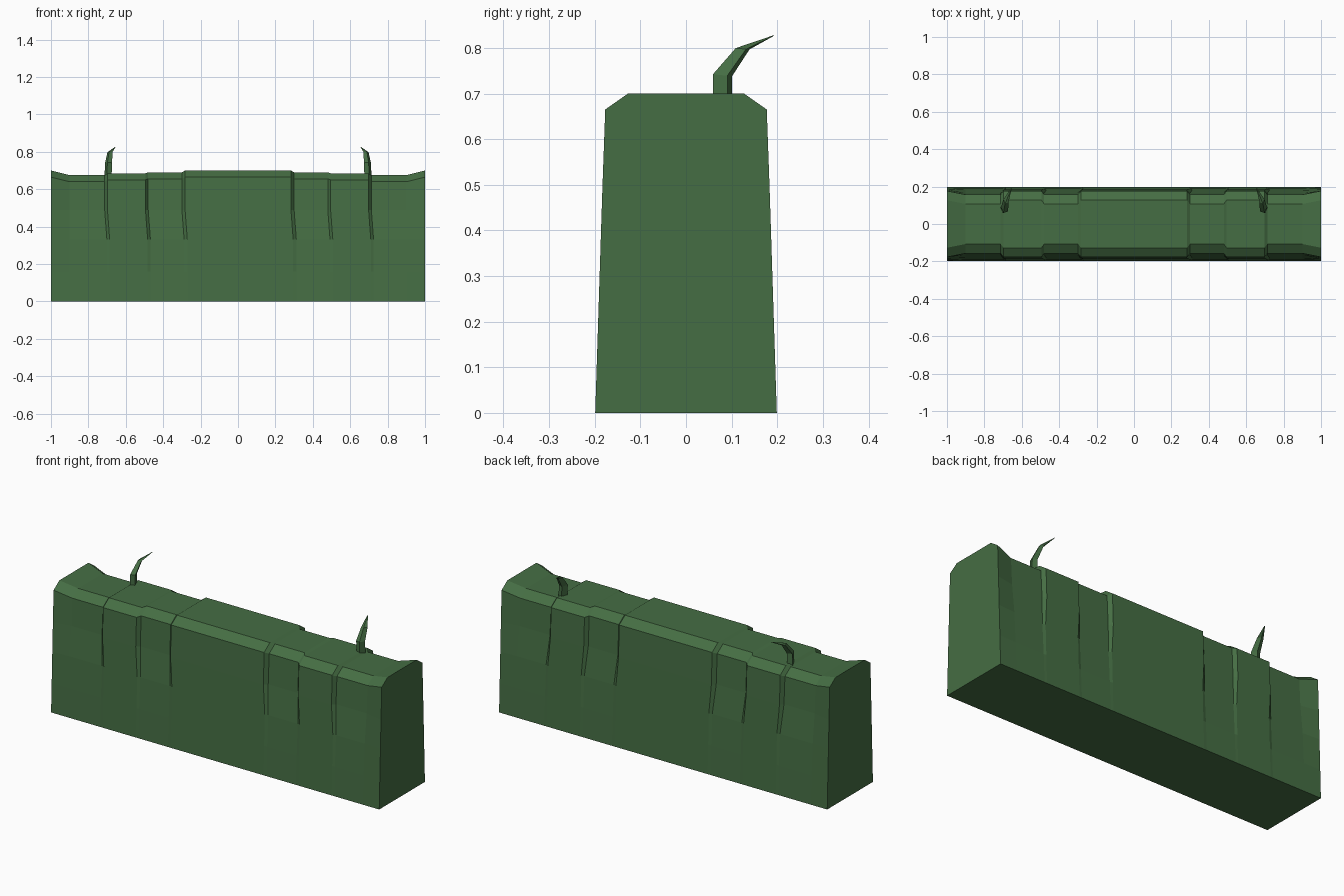
import bpy, bmesh
from mathutils import Vector

cube = bpy.data.objects.get("Cube")
if cube:
    bpy.data.objects.remove(cube, do_unlink=True)

leaf = bpy.data.materials.new("hedge_green")
leaf.use_nodes = True
leaf.diffuse_color = (0.06, 0.155, 0.057, 1)
bsdf = leaf.node_tree.nodes["Principled BSDF"]
bsdf.inputs["Base Color"].default_value = leaf.diffuse_color
bsdf.inputs["Roughness"].default_value = 0.9


def loft(name, rings):
    """Skin a row of equal rings and cap both ends."""
    bm = bmesh.new()
    loops = [[bm.verts.new(p) for p in ring] for ring in rings]
    n = len(loops[0])
    for a, b in zip(loops, loops[1:]):
        for i in range(n):
            j = (i + 1) % n
            bm.faces.new((a[i], a[j], b[j], b[i]))
    bm.faces.new(loops[0])
    bm.faces.new(loops[-1])
    bmesh.ops.recalc_face_normals(bm, faces=bm.faces)
    mesh = bpy.data.meshes.new(name)
    bm.to_mesh(mesh)
    bm.free()
    mesh.materials.append(leaf)
    obj = bpy.data.objects.new(name, mesh)
    bpy.context.collection.objects.link(obj)
    return obj


# Hedge body: clipped cross-sections with alternating full and recessed bays
def section(x, inset, top, slant):
    half = []
    for z, depth, lean in ((0, 0, 1), (0.16, 0.1, 1), (0.33, 0.3, 1), (0.49, 0.9, 0)):
        half.append((x + slant * lean, 0.199 - 0.032 * z - inset * depth, z))
    half.append((x, 0.177 - inset, top - 0.035))
    half.append((x, 0.127 - inset, top))
    return half + [(px, -y, z) for px, y, z in reversed(half)]


bays = [(0.283, 0, 0.70), (0.30, 0.02, 0.69), (0.48, 0.02, 0.69),
        (0.495, 0, 0.685), (0.698, 0, 0.685), (0.713, 0.02, 0.675),
        (0.90, 0.02, 0.675), (1.0, 0, 0.70)]
stations = [(-x, i, t) for x, i, t in reversed(bays)] + bays
loft("hedge_body", [section(x, i, t, 0.012 if abs(x) < 0.8 else 0)
                    for x, i, t in stations])

# Stray shoots curling backward from the top
spine = [(0.693, 0.08, 0.66, 0.021), (0.69, 0.08, 0.74, 0.021),
         (0.683, 0.124, 0.798, 0.015), (0.655, 0.192, 0.827, 0.0015)]
corners = ((-0.8, -0.6), (0.4, -1), (1, 0.5), (-0.2, 1))
for side, label in ((1, "left"), (-1, "right")):
    rings = [[Vector((side * (x + r * u), y + r * v, z - 0.1 * r * v))
              for u, v in corners] for x, y, z, r in spine]
    loft(label + "_shoot", rings)
